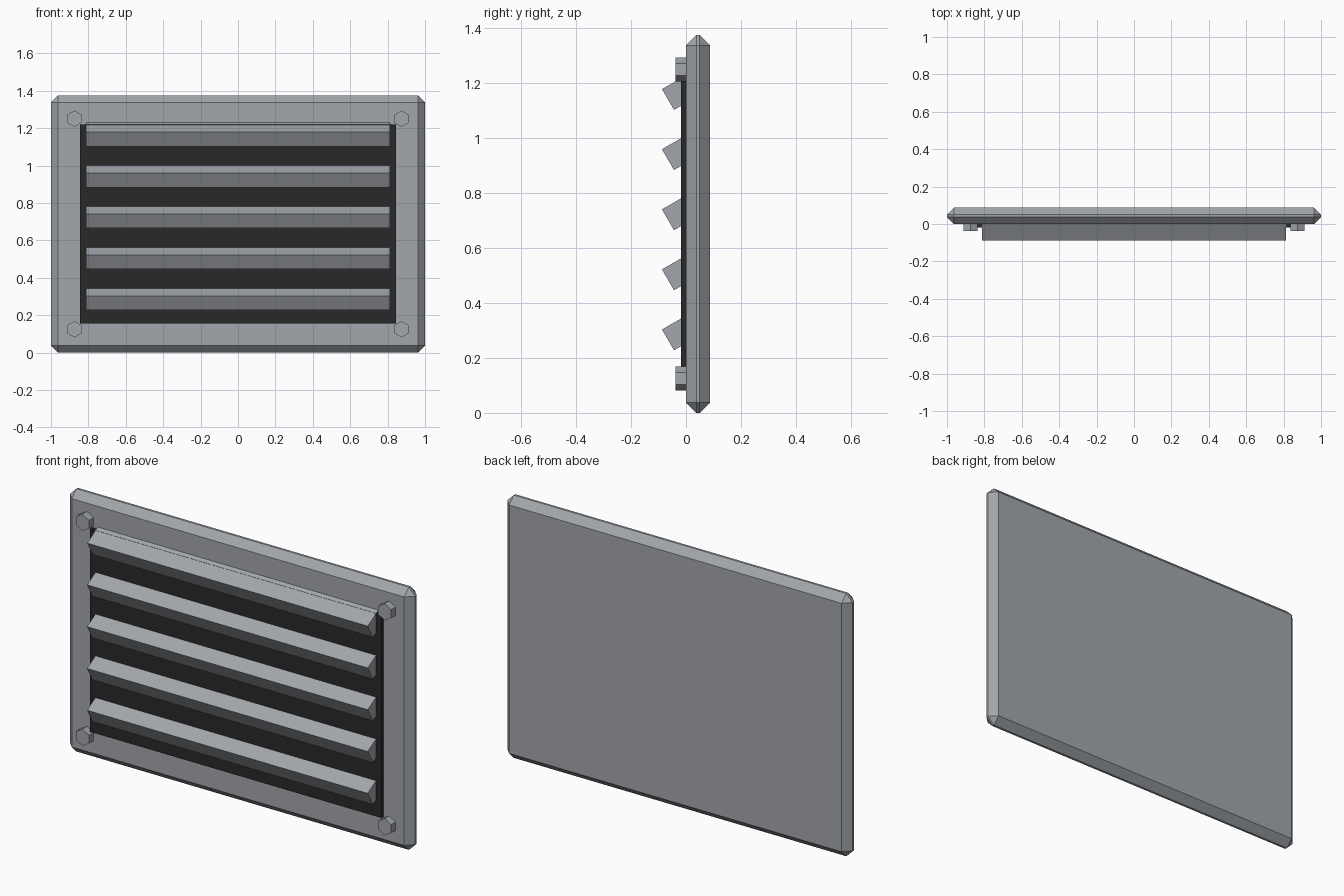
import bpy, bmesh, math
from mathutils import Matrix

if "Cube" in bpy.data.objects:
    bpy.data.objects.remove(bpy.data.objects["Cube"])


def material(name, rgb):
    m = bpy.data.materials.new(name)
    m.diffuse_color = (*rgb, 1.0)
    m.use_nodes = True
    m.node_tree.nodes["Principled BSDF"].inputs["Base Color"].default_value = m.diffuse_color
    return m


metal = material("grey metal", (0.36, 0.38, 0.41))
dark = material("dark recess", (0.022, 0.022, 0.023))


def finish(name, bm, mat):
    bmesh.ops.recalc_face_normals(bm, faces=bm.faces)
    me = bpy.data.meshes.new(name)
    bm.to_mesh(me)
    bm.free()
    me.materials.append(mat)
    ob = bpy.data.objects.new(name, me)
    bpy.context.collection.objects.link(ob)
    return ob


def box(name, size, centre, mat, tilt=0.0, chamfer=0.0):
    bm = bmesh.new()
    bmesh.ops.create_cube(bm, size=1.0)
    bmesh.ops.scale(bm, vec=size, verts=bm.verts)
    if chamfer:
        bmesh.ops.bevel(bm, geom=bm.edges[:], offset=chamfer, segments=1,
                        affect='EDGES')
    bmesh.ops.transform(bm, matrix=Matrix.Translation(centre) @ Matrix.Rotation(tilt, 4, 'X'),
                        verts=bm.verts)
    return finish(name, bm, mat)


def bolt(name, x, z):
    bm = bmesh.new()
    bmesh.ops.create_cone(bm, cap_ends=True, segments=6, radius1=0.04375,
                          radius2=0.04375, depth=0.05)
    # hexagon points up and down, head standing out of the front face
    bmesh.ops.transform(bm, matrix=Matrix.Translation((x, -0.0125, z))
                        @ Matrix.Rotation(math.pi / 2, 4, 'X'), verts=bm.verts)
    if max(abs(v.co.x - x) for v in bm.verts) > 0.04:
        bmesh.ops.rotate(bm, cent=(x, 0, z), verts=bm.verts,
                         matrix=Matrix.Rotation(math.pi / 6, 3, 'Y'))
    return finish(name, bm, metal)


MID = 0.6875

# Chamfered backing plate
box("frame_plate", (2.0, 0.0875, 1.375), (0, 0.04375, MID), metal, chamfer=0.0375)

# Dark panel behind the slats
box("dark_panel", (1.6875, 0.025, 1.0625), (0, -0.00625, MID), dark)

# Five tilted slats
for i in range(5):
    box(f"slat_{i + 1}", (1.625, 0.15, 0.0875),
        (0, -0.0007, 0.7405 + (i - 2) * 0.21875), metal, tilt=math.radians(30))

# Corner bolts
for sx, side in ((-1, "left"), (1, "right")):
    for sz, level in ((-1, "lower"), (1, "upper")):
        bolt(f"bolt_{level}_{side}", sx * 0.875, MID + sz * 0.5625)
